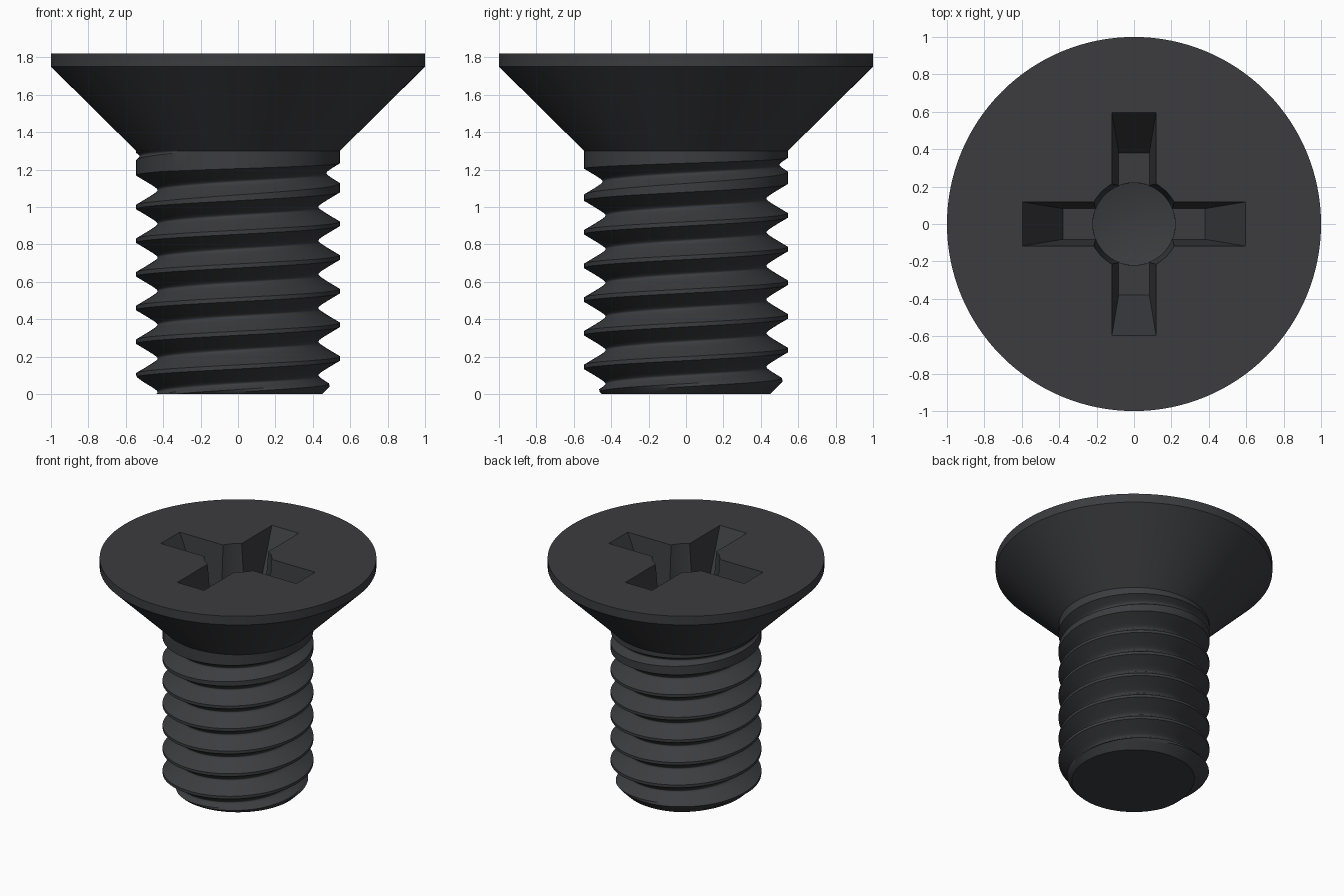
import bpy, bmesh, math

if "Cube" in bpy.data.objects:
    bpy.data.objects.remove(bpy.data.objects["Cube"])

N = 128                       # sides around the axis
PITCH, ROOT, CREST = 0.18, 0.43, 0.545
DEPTH = CREST - ROOT
SLOPE, ROUND = math.sqrt(3), 0.0138   # 60 degree thread with rounded root
Z_NECK, Z_RIM, Z_TOP = 1.30, 1.75, 1.82


def groove_lift(c):
    """Thread run-out: the groove gets shallower below the head."""
    return min(DEPTH, max(0.0, (c - 1.11) / 0.19 * DEPTH))


def thread_radius(c, z):
    c += PITCH * round((z - c) / PITCH)
    d = z - c
    r = ROOT + groove_lift(c) + SLOPE * (math.sqrt(d * d + ROUND ** 2) - ROUND)
    return min(CREST, r, 0.45 + z)    # last term is the end chamfer


def polar(r, i, z):
    a = 2 * math.pi * (i % N) / N
    return (r * math.cos(a), r * math.sin(a), z)


def bridge(bm, a, b):
    for j in range(len(a) - 1):
        bm.faces.new((a[j], b[j], b[j + 1], a[j + 1]))


def lathe_rings(bm, profile):
    rings = [[bm.verts.new(polar(r, i, z)) for i in range(N)] for r, z in profile]
    for a, b in zip(rings, rings[1:]):
        bridge(bm, a + a[:1], b + b[:1])
    return rings


def make_object(name, bm):
    bmesh.ops.recalc_face_normals(bm, faces=bm.faces[:])
    me = bpy.data.meshes.new(name)
    bm.to_mesh(me)
    bm.free()
    ob = bpy.data.objects.new(name, me)
    bpy.context.collection.objects.link(ob)
    return ob


# Threaded shank: one helical strip, clipped flat at both ends
bm = bmesh.new()
us = [k / 8 for k in range(-8, 9)]
prev = None
for i in range(11 * N + 1):
    c = 0.10 - 2 * PITCH + PITCH * i / N
    w = math.sqrt(((DEPTH - groove_lift(c)) / SLOPE + ROUND) ** 2 - ROUND ** 2 + 1e-12)
    row = []
    for d in [-PITCH / 2] + [u * abs(u) * w for u in us] + [PITCH / 2]:
        z = min(Z_NECK, max(0.0, c + d))
        row.append(bm.verts.new(polar(thread_radius(c, z), i, z)))
    if prev:
        bridge(bm, prev, row)
    prev = row

# Countersunk head, continuing from the shank
rings = lathe_rings(bm, [(CREST, Z_NECK), (1, Z_RIM), (1, Z_TOP)])
bm.faces.new(rings[-1])
bmesh.ops.remove_doubles(bm, verts=bm.verts[:], dist=2e-5)

# Flat end of the shank
rim = [e for e in bm.edges if e.is_boundary and all(v.co.z < 1e-4 for v in e.verts)]
bmesh.ops.holes_fill(bm, edges=rim, sides=0)
screw = make_object("countersunk_screw", bm)


# Cross recess cutters: two tapered bars and a tapered centre hole
def bar_cutter(name, turned):
    bm = bmesh.new()
    levels = []
    for t in (-0.25, 1.0):            # 0 = head surface, 1 = recess floor
        x, y, z = 0.597 - 0.217 * t, 0.118 - 0.036 * t, Z_TOP - 0.44 * t
        if turned:
            x, y = y, x
        levels.append([bm.verts.new((sx * x, sy * y, z))
                       for sx, sy in ((1, 1), (-1, 1), (-1, -1), (1, -1))])
    for lv in levels:
        bm.faces.new(lv)
    bridge(bm, levels[0] + levels[0][:1], levels[1] + levels[1][:1])
    return make_object(name, bm)


bm = bmesh.new()
rings = lathe_rings(bm, [(0.25, Z_TOP + 0.1), (0.22, Z_TOP - 0.45)])
bm.faces.new(rings[0])
tip = bm.verts.new((0, 0, Z_TOP - 0.51))
for k in range(N):
    bm.faces.new((rings[1][k], rings[1][(k + 1) % N], tip))
cutters = [make_object("centre_cutter", bm),
           bar_cutter("bar_cutter_x", False), bar_cutter("bar_cutter_y", True)]

bpy.context.view_layer.objects.active = screw
screw.select_set(True)
for cut in cutters:
    cut.hide_render = True
    mod = screw.modifiers.new("recess", 'BOOLEAN')
    mod.operation, mod.solver, mod.object = 'DIFFERENCE', 'EXACT', cut
    bpy.ops.object.modifier_apply(modifier=mod.name)
for cut in cutters:
    bpy.data.objects.remove(cut)

bpy.ops.object.shade_smooth_by_angle(angle=math.radians(32))

# Black oxide finish
mat = bpy.data.materials.new("black_steel")
mat.diffuse_color = (0.045, 0.046, 0.051, 1)
mat.use_nodes = True
mat.node_tree.nodes["Principled BSDF"].inputs["Base Color"].default_value = mat.diffuse_color
screw.data.materials.clear()
screw.data.materials.append(mat)
